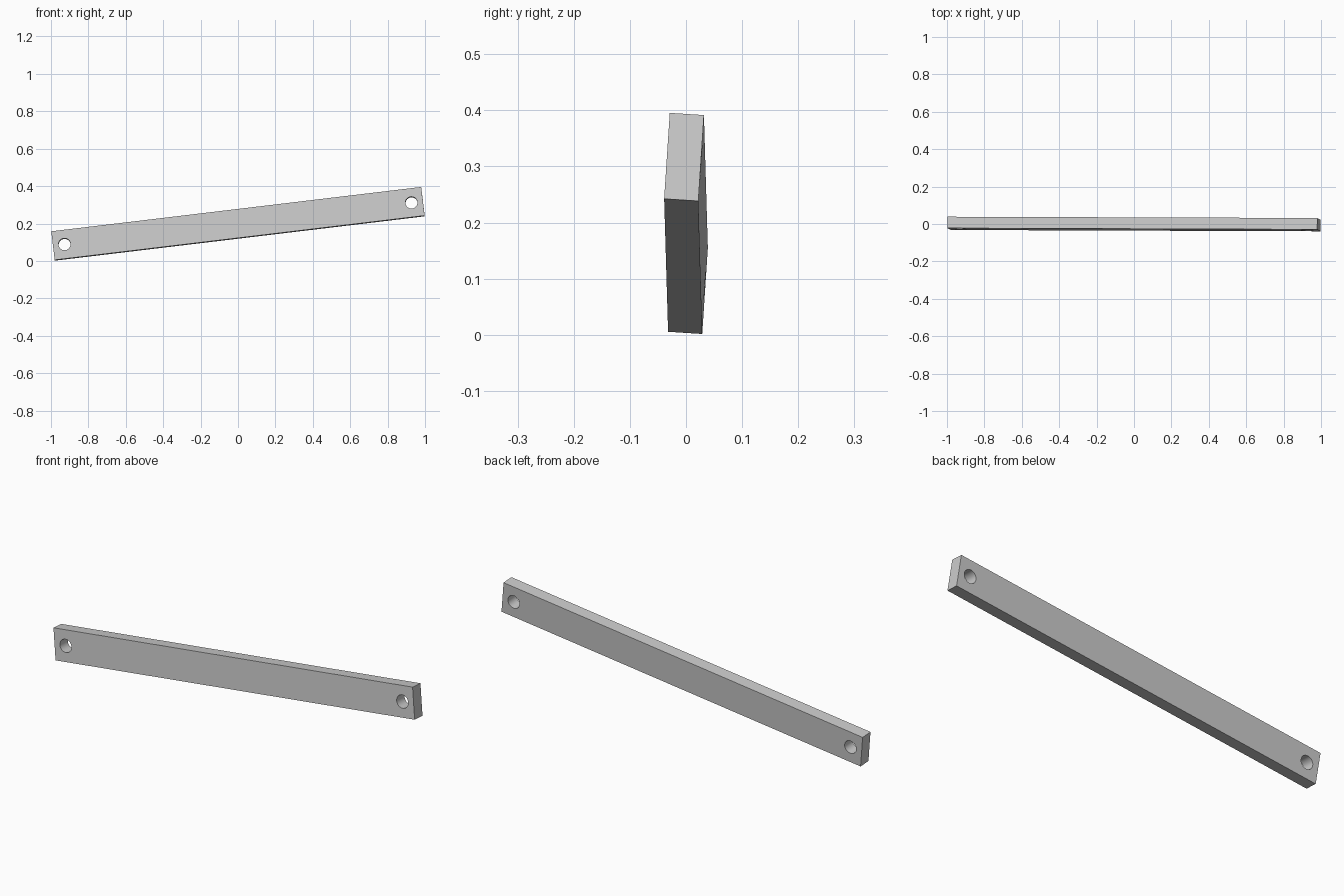
import bpy, math
from mathutils import Matrix, Vector

if "Cube" in bpy.data.objects:
    bpy.data.objects.remove(bpy.data.objects["Cube"])

LENGTH, THICK, HEIGHT = 1.992, 0.061, 0.1545
HOLE_X, HOLE_R = 0.934, 0.032

# Slightly tilted frame of the bar
along = Vector((1.978, -0.007, 0.237)).normalized()
up = Vector((-0.0183, 0.010, 0.153))
up = (up - along * up.dot(along)).normalized()
across = up.cross(along)
pose = Matrix((along, across, up)).transposed().to_4x4()
pose.translation = (0, 0, 0.1985)

# Flat bar
bpy.ops.mesh.primitive_cube_add(size=1)
bar = bpy.context.object
bar.name = "flat_bar"
bar.data.transform(Matrix.Diagonal((LENGTH, THICK, HEIGHT, 1)))

# Pin hole through each end
cutters = []
for side in (-1, 1):
    bpy.ops.mesh.primitive_cylinder_add(vertices=48, radius=HOLE_R, depth=THICK * 3,
                                        location=(side * HOLE_X, 0, 0),
                                        rotation=(math.pi / 2, 0, 0))
    cutter = bpy.context.object
    cutter.name = "hole_cutter"
    cutter.hide_render = True
    cutters.append(cutter)
    mod = bar.modifiers.new("pin_hole", 'BOOLEAN')
    mod.operation = 'DIFFERENCE'
    mod.solver = 'EXACT'
    mod.object = cutter

bpy.ops.object.select_all(action='DESELECT')
bar.select_set(True)
bpy.context.view_layer.objects.active = bar
for mod in list(bar.modifiers):
    bpy.ops.object.modifier_apply(modifier=mod.name)
for cutter in cutters:
    bpy.data.objects.remove(cutter)

# Smooth hole walls, sharp edges, then tilt into place
bpy.ops.object.shade_smooth_by_angle(angle=math.radians(30))
bar.matrix_world = pose
